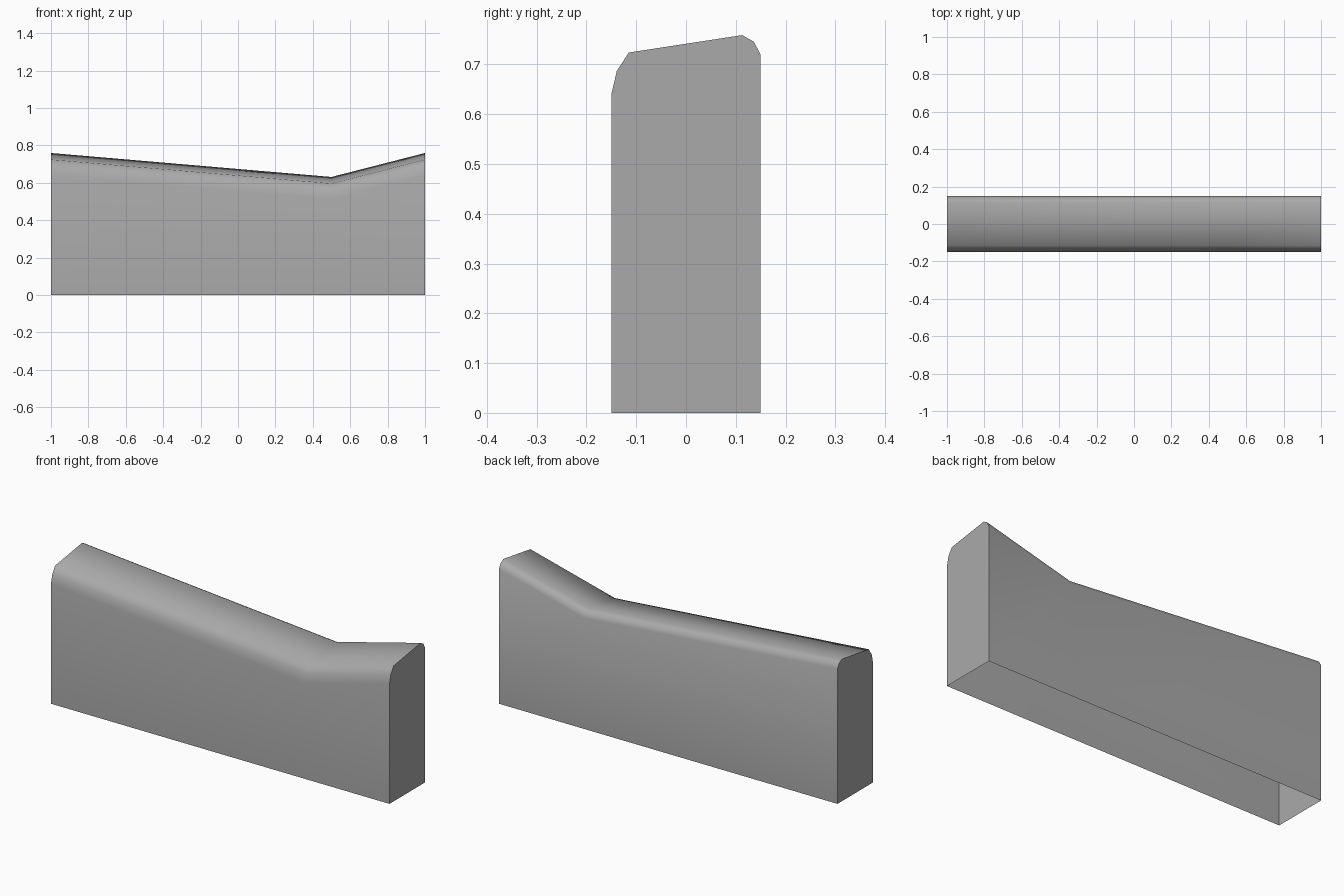
import bpy
import bmesh
import math

cube = bpy.data.objects.get("Cube")
if cube:
    bpy.data.objects.remove(cube, do_unlink=True)

# Single flat colour
grey = bpy.data.materials.new("plain_grey")
grey.use_nodes = True
colour = (0.4, 0.4, 0.4, 1)
grey.diffuse_color = colour
grey.node_tree.nodes["Principled BSDF"].inputs["Base Color"].default_value = colour

# Cross-section (y, z) with rounded shoulders, open at the base
profile = [(-0.15, 0), (-0.15, 0.64), (-0.139, 0.687), (-0.115, 0.724),
           (0.113, 0.759), (0.136, 0.746), (0.15, 0.72), (0.15, 0)]
# Stations along the length: (x, drop of the top edge)
stations = [(-1, 0), (0.5, 0.128), (1, 0)]

bm = bmesh.new()
rings = [[bm.verts.new((x, y, z - drop if z else 0)) for y, z in profile]
         for x, drop in stations]

# Long skin between the stations
for a, b in zip(rings, rings[1:]):
    for i in range(len(profile) - 1):
        bm.faces.new((a[i], b[i], b[i + 1], a[i + 1]))

# Flat ends
bm.faces.new(rings[0])
bm.faces.new(rings[-1][::-1])
bmesh.ops.recalc_face_normals(bm, faces=bm.faces)

mesh = bpy.data.meshes.new("sloped_wall")
bm.to_mesh(mesh)
bm.free()
mesh.materials.append(grey)
wall = bpy.data.objects.new("sloped_wall", mesh)
bpy.context.collection.objects.link(wall)

# Smooth shoulders, crisp ends
bpy.ops.object.select_all(action='DESELECT')
wall.select_set(True)
bpy.context.view_layer.objects.active = wall
bpy.ops.object.shade_smooth_by_angle(angle=math.radians(60))
